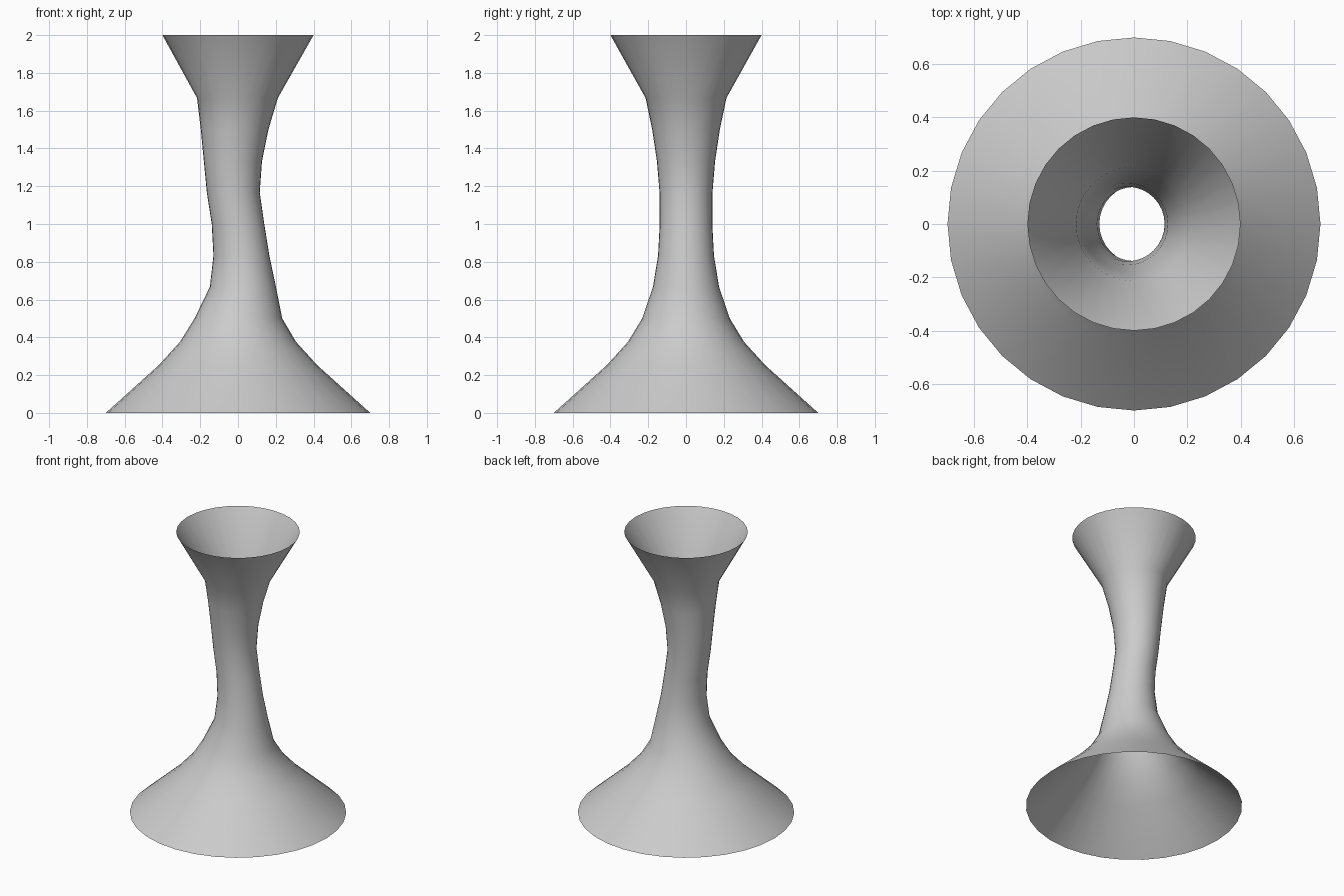
import bpy, bmesh
from math import cos, sin, tau

if "Cube" in bpy.data.objects:
    bpy.data.objects.remove(bpy.data.objects["Cube"])

SIDES = 32

# Circular sections from foot to mouth: height, radius, sideways offset in x
SECTIONS = [
    (0.00, 0.70, 0.0), (0.25, 0.422, 0.0), (0.375, 0.308, 0.0),
    (0.50, 0.232, 0.002), (0.667, 0.175, 0.026), (0.833, 0.148, 0.018),
    (1.00, 0.139, 0.0), (1.167, 0.140, -0.025), (1.333, 0.154, -0.027),
    (1.50, 0.179, -0.018), (1.667, 0.214, -0.003), (2.00, 0.40, 0.0),
]


def loft(name, sections):
    """Skin an open tube through the circular sections."""
    bm = bmesh.new()
    rings = [[bm.verts.new((dx + r * cos(tau * i / SIDES),
                            r * sin(tau * i / SIDES), z))
              for i in range(SIDES)] for z, r, dx in sections]
    for low, high in zip(rings, rings[1:]):
        for i in range(SIDES):
            j = (i + 1) % SIDES
            face = bm.faces.new((low[i], low[j], high[j], high[i]))
            face.smooth = True
    mesh = bpy.data.meshes.new(name)
    bm.to_mesh(mesh)
    bm.free()
    obj = bpy.data.objects.new(name, mesh)
    bpy.context.collection.objects.link(obj)
    return obj


# Flared hollow column, open at both ends
loft("flared_column", SECTIONS)
